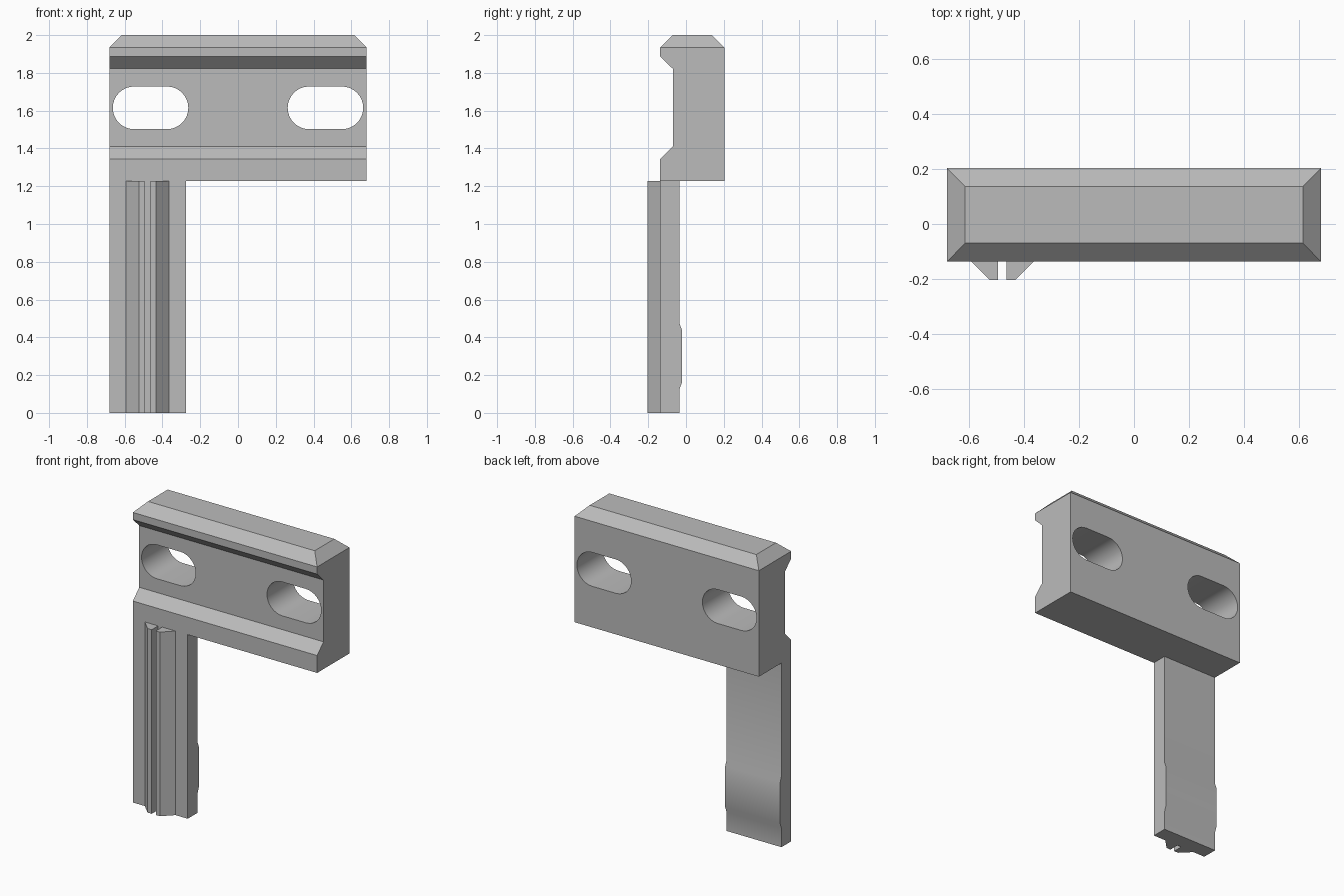
import bpy
import bmesh
import math
from mathutils import Vector

cube = bpy.data.objects.get("Cube")
if cube:
    bpy.data.objects.remove(cube, do_unlink=True)

grey = bpy.data.materials.new("plain grey")
grey.use_nodes = True
grey.diffuse_color = (0.5, 0.5, 0.5, 1)
grey.node_tree.nodes["Principled BSDF"].inputs["Base Color"].default_value = (0.5, 0.5, 0.5, 1)


def extrude(name, points, direction, bevel_planes=()):
    """Extrude a closed outline along a direction, then trim it with planes."""
    bm = bmesh.new()
    face = bm.faces.new([bm.verts.new(p) for p in points])
    moved = bmesh.ops.extrude_face_region(bm, geom=[face], use_keep_orig=True)["geom"]
    bmesh.ops.translate(bm, vec=Vector(direction),
                        verts=[v for v in moved if isinstance(v, bmesh.types.BMVert)])
    for co, normal in bevel_planes:
        bmesh.ops.bisect_plane(bm, geom=bm.verts[:] + bm.edges[:] + bm.faces[:],
                               plane_co=co, plane_no=normal, clear_outer=True)
        bmesh.ops.holes_fill(bm, edges=[e for e in bm.edges if e.is_boundary])
    bmesh.ops.recalc_face_normals(bm, faces=bm.faces[:])
    mesh = bpy.data.meshes.new(name)
    bm.to_mesh(mesh)
    bm.free()
    mesh.materials.append(grey)
    obj = bpy.data.objects.new(name, mesh)
    bpy.context.collection.objects.link(obj)
    return obj


def smooth(obj):
    bpy.ops.object.select_all(action="DESELECT")
    obj.select_set(True)
    bpy.context.view_layer.objects.active = obj
    bpy.ops.object.shade_smooth_by_angle(angle=math.radians(30))


W = 0.68        # half width of the block
FRONT = -0.137  # front plane shared by block and leg
JOIN = 1.228    # height where the leg meets the block

# Clamp block: side profile with a front channel, chamfered at both top ends
profile = [(FRONT, JOIN), (0.203, JOIN), (0.203, 1.935), (0.137, 2), (-0.07, 2),
           (FRONT, 1.935), (FRONT, 1.887), (-0.07, 1.822), (-0.07, 1.41), (FRONT, 1.344)]
block = extrude("clamp_block", [(-W, y, z) for y, z in profile], (2 * W, 0, 0),
                [((s * W, 0, 1.935), (s, 0, 1)) for s in (-1, 1)])

# Rounded slots through the block
SLOT_X, SLOT_Z, RADIUS, HALF = 0.463, 1.615, 0.113, 0.087
for side in (-1, 1):
    outline = []
    for end in (1, -1):
        for i in range(17):
            a = math.pi * (i / 16 - 0.5)
            outline.append((side * SLOT_X + end * (HALF + RADIUS * math.cos(a)), -0.5,
                            SLOT_Z + end * RADIUS * math.sin(a)))
    cutter = extrude("slot_cutter", outline, (0, 1, 0))
    cutter.hide_render = True
    cut = block.modifiers.new("slot", "BOOLEAN")
    cut.operation = "DIFFERENCE"
    cut.solver = "EXACT"
    cut.object = cutter
    bpy.context.view_layer.objects.active = block
    bpy.ops.object.modifier_apply(modifier=cut.name)
    bpy.data.objects.remove(cutter, do_unlink=True)
smooth(block)

# Leg: flat bar with a shallow pad on its back
BACK, PAD = -0.035, -0.02
leg_profile = [(FRONT, 0), (BACK, 0), (BACK, 0.125), (PAD, 0.165), (PAD, 0.435),
               (BACK, 0.475), (BACK, JOIN), (FRONT, JOIN)]
leg = extrude("leg", [(-W, y, z) for y, z in leg_profile], (0.405, 0, 0))
smooth(leg)

# Split ridge on the front of the leg: two mirrored halves with a groove between
RIDGE_X = -0.479
for side, label in ((-1, "right"), (1, "left")):
    half = [(0.015, FRONT), (0.113, FRONT), (0.046, -0.204), (0.015, -0.204)]
    extrude("ridge_" + label, [(RIDGE_X + side * x, y, 0) for x, y in half], (0, 0, JOIN))
